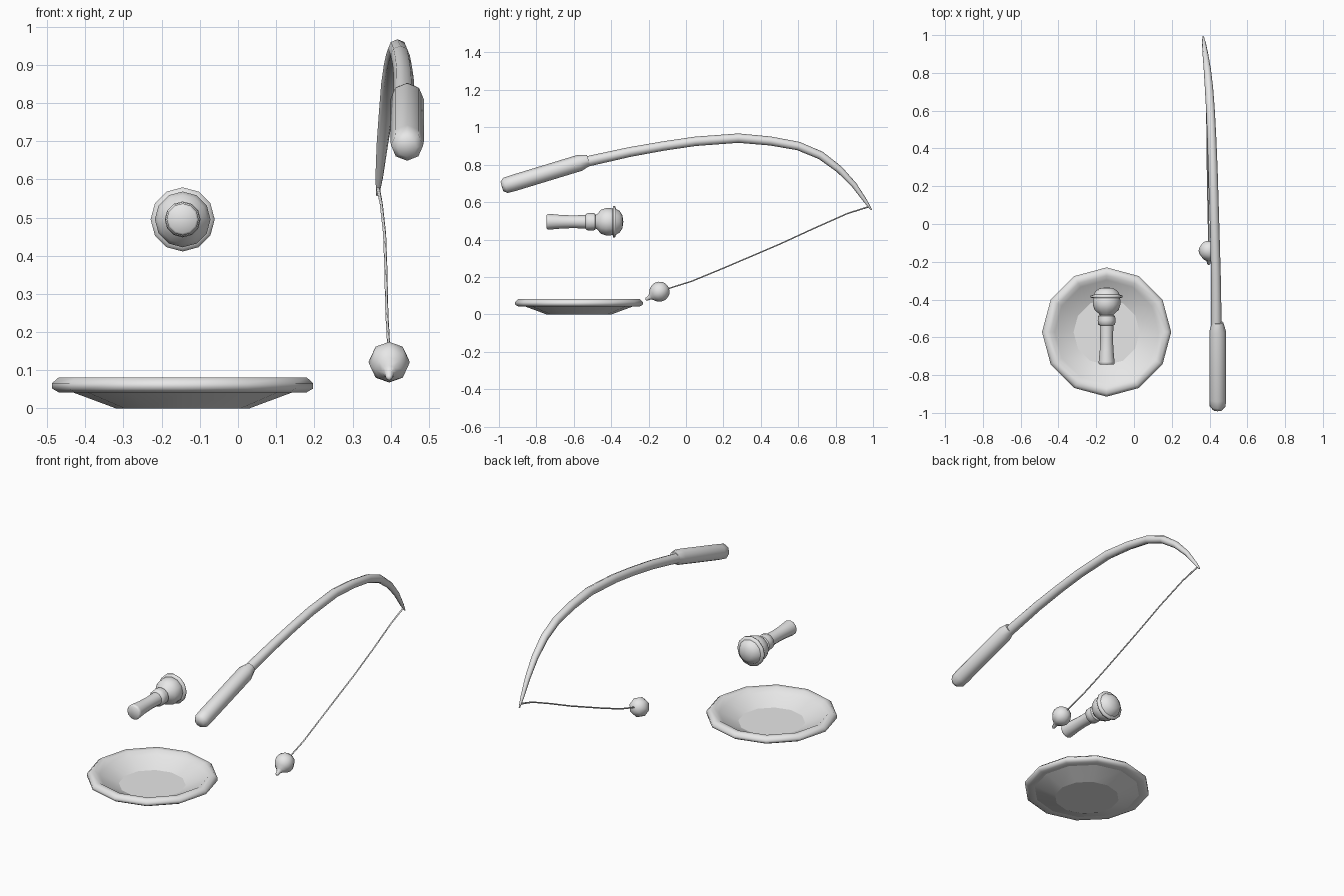
import bpy, bmesh, math
from mathutils import Vector

cube = bpy.data.objects.get("Cube")
if cube:
    bpy.data.objects.remove(cube, do_unlink=True)

grey = bpy.data.materials.new("plain_grey")
grey.use_nodes = True
grey.diffuse_color = (0.8, 0.8, 0.8, 1)
grey.node_tree.nodes["Principled BSDF"].inputs["Base Color"].default_value = (0.8, 0.8, 0.8, 1)


def link(name, data):
    obj = bpy.data.objects.new(name, data)
    bpy.context.collection.objects.link(obj)
    data.materials.append(grey)
    return obj


def lathe(name, profile, sides, loc, axis=(0, 0, 1), hard=()):
    """Turn (radius, height) points about an axis; rings listed in hard stay crisp."""
    bm = bmesh.new()
    rings = []
    for r, h in profile:
        count = sides if r > 0 else 1
        rings.append([bm.verts.new((r * math.cos(math.tau * i / sides),
                                    r * math.sin(math.tau * i / sides), h))
                      for i in range(count)])
    for a, b in zip(rings, rings[1:]):
        for i in range(sides):
            j = (i + 1) % sides
            corners = [a[i % len(a)], a[j % len(a)], b[j % len(b)], b[i % len(b)]]
            face = bm.faces.new(list(dict.fromkeys(corners)))
            face.smooth = True
    for k in hard:
        for i in range(sides):
            bm.edges.get((rings[k][i], rings[k][(i + 1) % sides])).smooth = False
    bmesh.ops.recalc_face_normals(bm, faces=bm.faces)
    mesh = bpy.data.meshes.new(name)
    bm.to_mesh(mesh)
    bm.free()
    obj = link(name, mesh)
    obj.location = loc
    obj.rotation_mode = 'QUATERNION'
    obj.rotation_quaternion = Vector(axis).to_track_quat('Z', 'Y')
    return obj


def tube(name, points, resolution):
    """Tapered tube through (x, y, z, radius) points."""
    curve = bpy.data.curves.new(name, 'CURVE')
    curve.dimensions = '3D'
    curve.bevel_depth = 1
    curve.bevel_resolution = resolution
    curve.use_fill_caps = True
    spline = curve.splines.new('POLY')
    spline.points.add(len(points) - 1)
    for p, (x, y, z, r) in zip(spline.points, points):
        p.co = (x, y, z, 1)
        p.radius = r
    spline.use_smooth = True
    obj = link(name, curve)
    bpy.ops.object.select_all(action='DESELECT')
    obj.select_set(True)
    bpy.context.view_layer.objects.active = obj
    bpy.ops.object.convert(target='MESH')
    bpy.ops.object.shade_smooth_by_angle(angle=math.radians(60))


# Shallow plate with a rolled rim
lathe("plate", [(0, 0), (0.175, 0), (0.288, 0.042), (0.325, 0.042), (0.342, 0.052),
                (0.342, 0.066), (0.325, 0.081), (0.298, 0.08), (0.275, 0.062),
                (0.175, 0.018), (0, 0.018)],
      12, (-0.145, -0.572, 0), hard=(1, 2, 9))

# Round-headed shaker lying on its side
lathe("shaker", [(0, 0), (0.036, 0), (0.042, 0.006), (0.042, 0.016), (0.036, 0.08),
                 (0.034, 0.14), (0.036, 0.208), (0.045, 0.213), (0.047, 0.236),
                 (0.045, 0.258), (0.035, 0.262), (0.043, 0.272), (0.064, 0.29),
                 (0.073, 0.318), (0.073, 0.342), (0.07, 0.352), (0.084, 0.356),
                 (0.084, 0.366), (0.069, 0.371), (0.058, 0.39), (0.035, 0.405), (0, 0.41)],
      12, (-0.145, -0.745, 0.495), (0, 1, 0), hard=(6, 9, 10, 15, 18))

# Rod grip
lathe("rod_grip", [(0, 0), (0.026, 0.001), (0.042, 0.02), (0.044, 0.06),
                   (0.044, 0.435), (0.03, 0.485), (0, 0.485)],
      8, (0.443, -0.985, 0.683), (0, 0.45, 0.137), hard=(5,))

# Bent, tapering rod
tube("rod", [(0.436, -0.54, 0.815, 0.028), (0.434, -0.3, 0.868, 0.026),
             (0.43, -0.12, 0.9, 0.025), (0.425, 0.05, 0.925, 0.025),
             (0.418, 0.28, 0.942, 0.025), (0.412, 0.45, 0.927, 0.024),
             (0.405, 0.6, 0.9, 0.023), (0.397, 0.72, 0.85, 0.022),
             (0.388, 0.82, 0.775, 0.019), (0.378, 0.9, 0.69, 0.015),
             (0.37, 0.96, 0.605, 0.01), (0.366, 0.992, 0.558, 0.004)], 2)

# Sagging line from the tip to the float
tube("line", [(0.367, 0.978, 0.576, 0.005), (0.375, 0.86, 0.538, 0.004),
              (0.384, 0.68, 0.458, 0.004), (0.387, 0.5, 0.375, 0.004),
              (0.39, 0.2, 0.247, 0.004), (0.394, 0.03, 0.177, 0.004),
              (0.396, -0.11, 0.133, 0.004)], 1)

# Float with a tapered tail
lathe("float", [(0, -0.054), (0.021, -0.05), (0.039, -0.038), (0.05, -0.02), (0.054, 0),
                (0.05, 0.02), (0.038, 0.038), (0.02, 0.052), (0.012, 0.062),
                (0.009, 0.08), (0, 0.088)],
      8, (0.396, -0.142, 0.121), (0, -0.86, -0.5))
